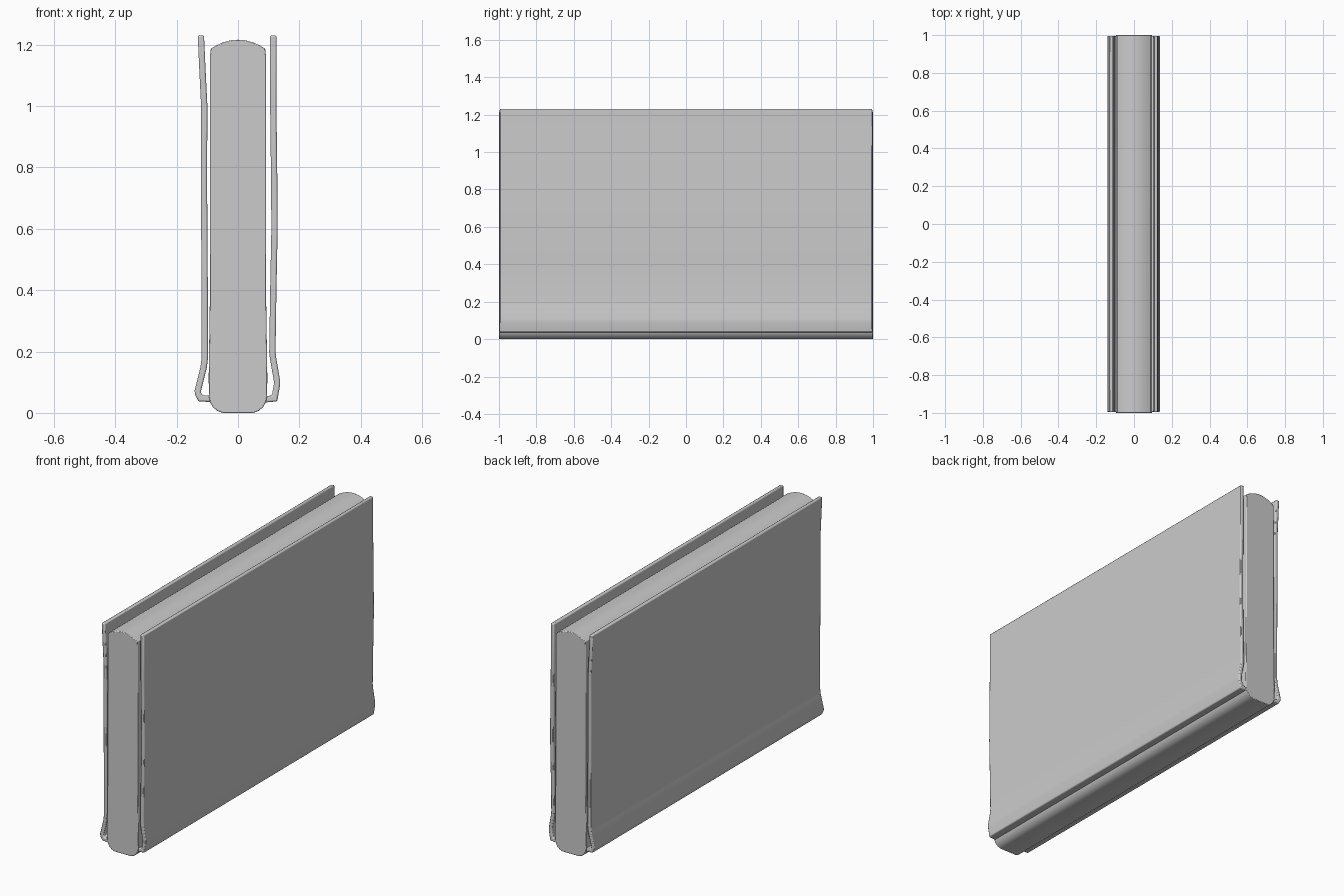
import bpy, bmesh
from mathutils import Vector

if "Cube" in bpy.data.objects:
    bpy.data.objects.remove(bpy.data.objects["Cube"])


def extrude_profile(name, pts, y0, y1, bevel):
    """Solid prism from an x-z outline, running along y."""
    bm = bmesh.new()
    face = bm.faces.new([bm.verts.new((x, y0, z)) for x, z in pts])
    res = bmesh.ops.extrude_face_region(bm, geom=[face])
    verts = [v for v in res["geom"] if isinstance(v, bmesh.types.BMVert)]
    bmesh.ops.translate(bm, vec=(0, y1 - y0, 0), verts=verts)
    bmesh.ops.recalc_face_normals(bm, faces=bm.faces[:])
    mesh = bpy.data.meshes.new(name)
    bm.to_mesh(mesh)
    bm.free()
    obj = bpy.data.objects.new(name, mesh)
    bpy.context.collection.objects.link(obj)
    mod = obj.modifiers.new("soft_edges", "BEVEL")
    mod.width = bevel
    mod.segments = 2
    mod.limit_method = "ANGLE"
    mod.angle_limit = 0.7
    bpy.ops.object.select_all(action="DESELECT")
    obj.select_set(True)
    bpy.context.view_layer.objects.active = obj
    bpy.ops.object.shade_smooth_by_angle(angle=0.7)
    return obj


def ribbon(path, thick):
    """Outline of constant thickness around an open centre line."""
    p = [Vector(q) for q in path]
    left, right = [], []
    for i, q in enumerate(p):
        d0 = (q - p[max(i - 1, 0)]).normalized()
        d1 = (p[min(i + 1, len(p) - 1)] - q).normalized()
        t = (d0 + d1).normalized()
        n = Vector((-t.y, t.x))
        ref = d1 if d1.length else d0
        k = thick / 2 / max(abs(n.dot(Vector((-ref.y, ref.x)))), 0.6)
        left.append(q + n * k)
        right.append(q - n * k)
    return [tuple(q) for q in left + right[::-1]]


# Page block with domed top edge and rounded spine
half = [(0.05, 0.0), (0.068, 0.007), (0.082, 0.019), (0.091, 0.035),
        (0.095, 0.055), (0.0955, 0.12), (0.092, 0.35), (0.091, 1.165), (0.0885, 1.187)]
dome = [(0.0885 * t, 1.216 - 0.029 * t * t) for t in (0.8, 0.6, 0.4, 0.2)]
side = half + dome
outline = side + [(0, 1.216)] + [(-x, z) for x, z in reversed(side)]
extrude_profile("page_block", outline, -1.0, 1.0, 0.003)

# Covers: slightly warped boards, flared at the hinge and tucked into the spine
left_path = [(-0.121, 1.230), (-0.116, 1.12), (-0.110, 1.0), (-0.111, 0.75), (-0.109, 0.5),
             (-0.108, 0.18), (-0.112, 0.148), (-0.131, 0.072), (-0.130, 0.062),
             (-0.122, 0.047), (-0.086, 0.046)]
right_path = [(0.115, 1.230), (0.115, 1.0), (0.118, 0.75), (0.119, 0.6), (0.115, 0.4),
              (0.112, 0.2), (0.114, 0.18), (0.127, 0.105), (0.127, 0.092),
              (0.119, 0.047), (0.086, 0.044)]
for name, path in (("left_cover", left_path), ("right_cover", right_path)):
    extrude_profile(name, ribbon(path, 0.0205), -0.996, 0.996, 0.005)
